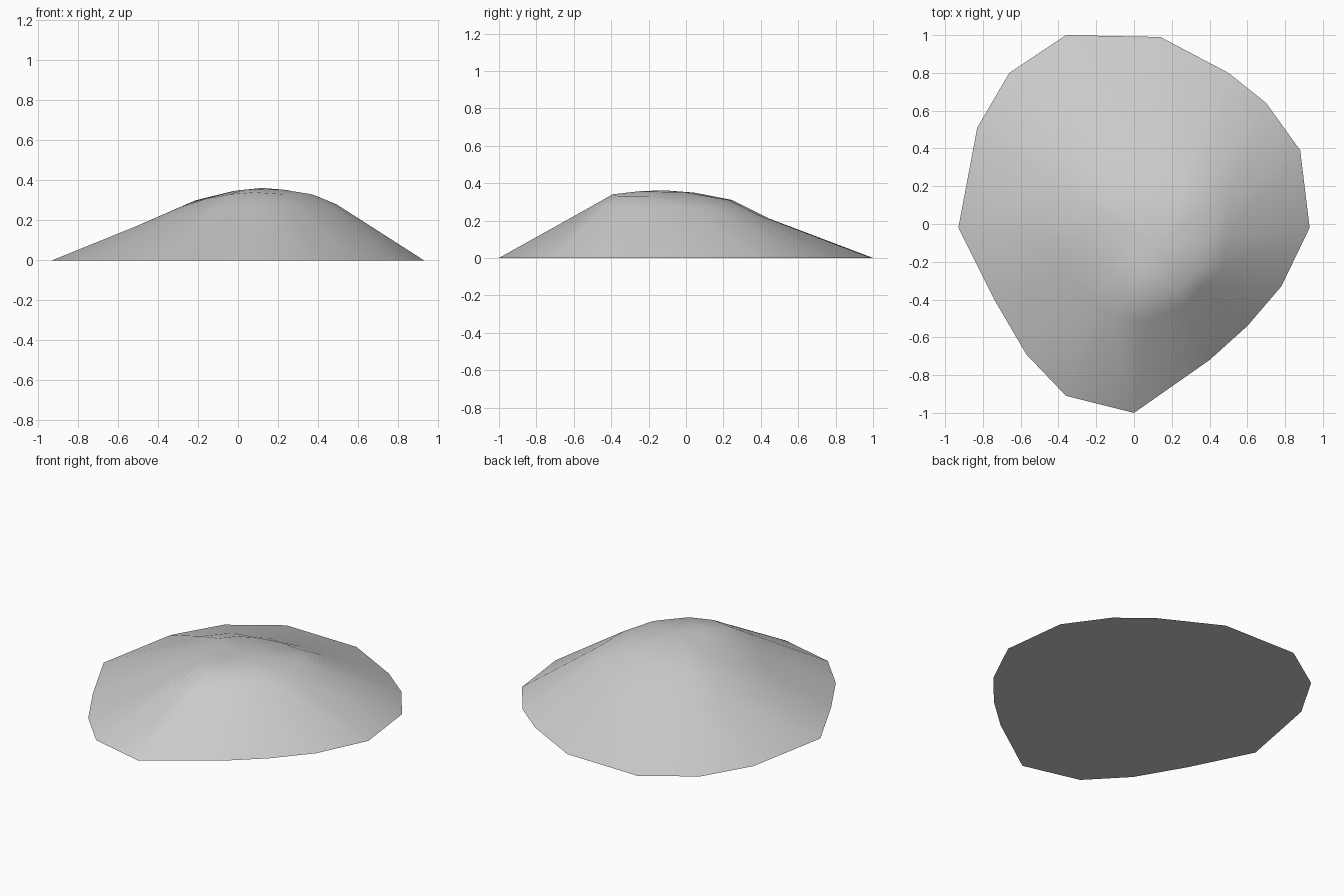
import bpy
import bmesh
from mathutils import Vector

default_cube = bpy.data.objects.get("Cube")
if default_cube:
    bpy.data.objects.remove(default_cube, do_unlink=True)


def make_material(name, colour):
    material = bpy.data.materials.new(name)
    material.use_nodes = True
    material.diffuse_color = colour
    shader = material.node_tree.nodes["Principled BSDF"]
    shader.inputs["Base Color"].default_value = colour
    return material


# Each spoke: foot x, y, then (fraction towards summit, height) of both shoulders
SUMMIT = Vector((0.12, -0.12, 0.362))
SPOKES = [
    (-0.36, 1, 0.49, 0.2, 0.68, 0.3),
    (0.14, 0.99, 0.49, 0.21, 0.67, 0.31),
    (0.5, 0.8, 0.45, 0.23, 0.62, 0.31),
    (0.7, 0.64, 0.48, 0.26, 0.62, 0.32),
    (0.88, 0.39, 0.5, 0.27, 0.65, 0.32),
    (0.93, -0.02, 0.54, 0.28, 0.66, 0.32),
    (0.78, -0.33, 0.46, 0.26, 0.62, 0.33),
    (0.6, -0.54, 0.5, 0.27, 0.62, 0.33),
    (0.4, -0.72, 0.48, 0.28, 0.6, 0.33),
    (0, -1, 0.55, 0.27, 0.69, 0.34),
    (-0.36, -0.91, 0.52, 0.26, 0.66, 0.33),
    (-0.57, -0.69, 0.5, 0.22, 0.7, 0.32),
    (-0.74, -0.4, 0.45, 0.2, 0.68, 0.31),
    (-0.93, -0.02, 0.4, 0.17, 0.62, 0.27),
    (-0.83, 0.51, 0.42, 0.2, 0.65, 0.3),
    (-0.66, 0.8, 0.45, 0.2, 0.65, 0.29),
]


def spoke_points(x, y, low_part, low_height, high_part, high_height):
    """Points on one spoke, from the foot up to just below the summit."""
    foot = Vector((x, y, 0))

    def along(part, height):
        point = foot.lerp(SUMMIT, part)
        point.z = height
        return point

    crown_height = high_height + (SUMMIT.z - high_height) * 0.75
    return [foot, along(low_part, low_height), along(high_part, high_height),
            along(0.85, crown_height)]


# Mound surface: rings of quads, a fan at the summit and a flat base
bm = bmesh.new()
columns = [[bm.verts.new(p) for p in spoke_points(*spoke)] for spoke in SPOKES]
summit = bm.verts.new(SUMMIT)
for index, column in enumerate(columns):
    previous = columns[index - 1]
    for low in range(len(column) - 1):
        bm.faces.new((previous[low], column[low], column[low + 1], previous[low + 1]))
    bm.faces.new((previous[-1], column[-1], summit))
bm.faces.new([column[0] for column in columns])
bmesh.ops.recalc_face_normals(bm, faces=bm.faces)

mesh = bpy.data.meshes.new("mound")
bm.to_mesh(mesh)
bm.free()
mound = bpy.data.objects.new("mound", mesh)
bpy.context.collection.objects.link(mound)
mesh.materials.append(make_material("pale grey", (0.6, 0.6, 0.6, 1)))

# Smooth slopes with a sharp foot
for face in mesh.polygons:
    face.use_smooth = face.normal.z > 0
for edge in mesh.edges:
    edge.use_edge_sharp = all(mesh.vertices[v].co.z == 0 for v in edge.vertices)
